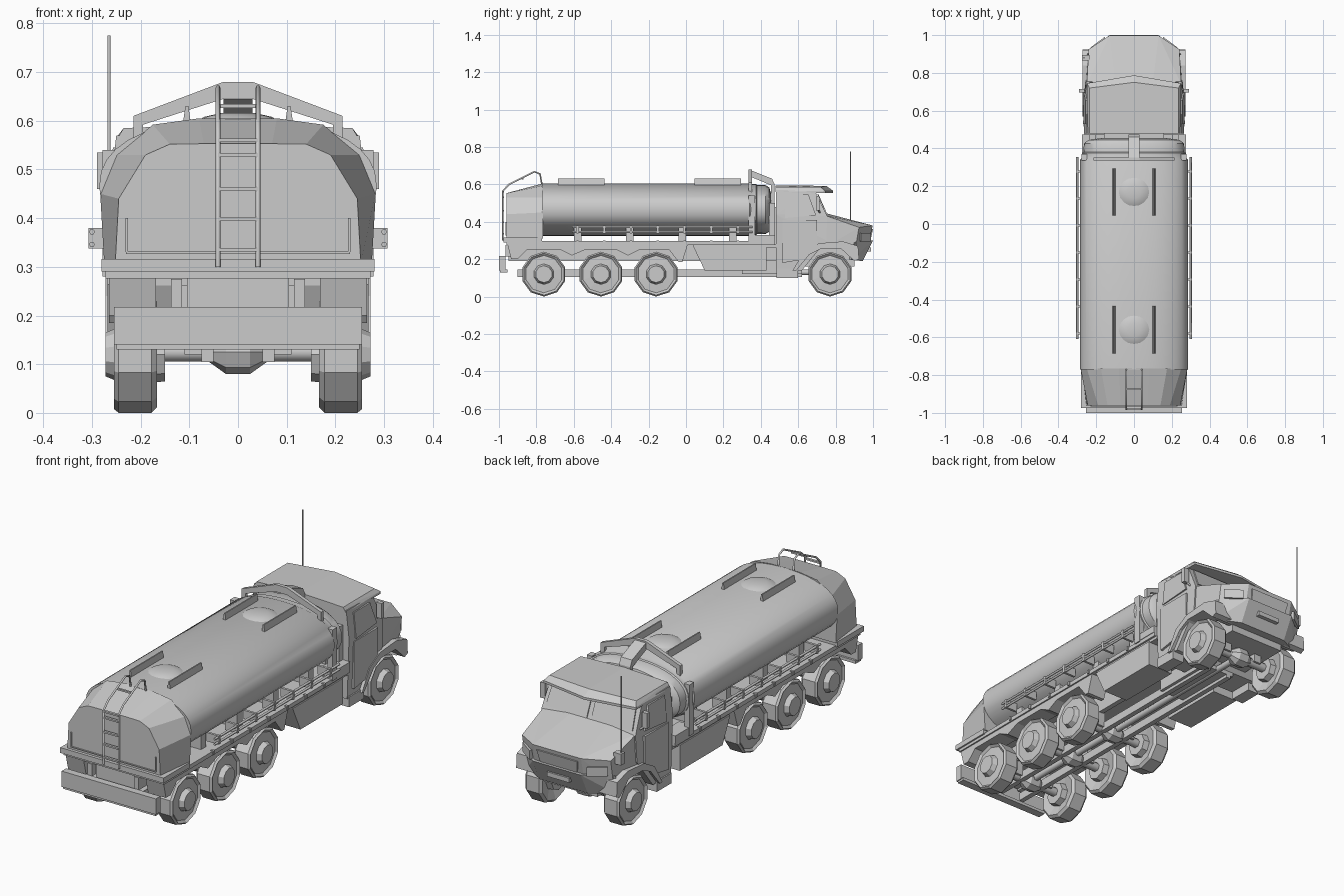
import bpy, bmesh, math
from mathutils import Vector

if "Cube" in bpy.data.objects:
    bpy.data.objects.remove(bpy.data.objects["Cube"])

def make(name, bm, smooth=False):
    bmesh.ops.recalc_face_normals(bm, faces=bm.faces)
    me = bpy.data.meshes.new(name)
    bm.to_mesh(me)
    bm.free()
    ob = bpy.data.objects.new(name, me)
    bpy.context.collection.objects.link(ob)
    if smooth:
        bpy.context.view_layer.objects.active = ob
        ob.select_set(True)
        bpy.ops.object.shade_smooth_by_angle(angle=math.radians(35))
        ob.select_set(False)
    return ob

def loft(name, rings, smooth=False):
    bm = bmesh.new()
    vs = [[bm.verts.new(p) for p in r] for r in rings]
    n = len(rings[0])
    for a, b in zip(vs, vs[1:]):
        for i in range(n):
            bm.faces.new((a[i], a[(i + 1) % n], b[(i + 1) % n], b[i]))
    bm.faces.new(vs[0])
    bm.faces.new(vs[-1])
    return make(name, bm, smooth)

def hull(name, pts, sym=False):
    """Convex solid around points; sym also uses the x-mirrored points."""
    bm = bmesh.new()
    for x, y, z in pts:
        bm.verts.new((x, y, z))
        if sym:
            bm.verts.new((-x, y, z))
    bmesh.ops.convex_hull(bm, input=bm.verts)
    bmesh.ops.dissolve_limit(bm, angle_limit=0.02, verts=bm.verts, edges=bm.edges)
    return make(name, bm)

def box(name, x0, x1, y0, y1, z0, z1):
    return hull(name, [(x, y, z) for x in (x0, x1) for y in (y0, y1) for z in (z0, z1)])

def prism(name, x0, x1, prof):
    """Extrude a (y, z) side profile along x."""
    return loft(name, [[(x, y, z) for y, z in prof] for x in (x0, x1)])

def tube(name, pts, r, res=1):
    cu = bpy.data.curves.new(name, 'CURVE')
    cu.dimensions = '3D'
    cu.bevel_depth, cu.bevel_resolution, cu.use_fill_caps = r, res, True
    sp = cu.splines.new('POLY')
    sp.points.add(len(pts) - 1)
    for p, q in zip(sp.points, pts):
        p.co = (*q, 1)
    ob = bpy.data.objects.new(name, cu)
    bpy.context.collection.objects.link(ob)

def lathe(name, prof, cx, cy, cz, s, n):
    """Rings of (radius, x offset) around an x axis."""
    loft(name, [[(cx + s * x, cy + r * math.sin(2 * math.pi * i / n), cz - r * math.cos(2 * math.pi * i / n))
                 for i in range(n)] for r, x in prof])

# Tank barrel with stepped front end
def section(y, k, n=36):
    out = []
    for i in range(n):
        t = 2 * math.pi * i / n
        c, s = math.cos(t), math.sin(t)
        e = 2 / 2.3
        out.append((.285 * k * math.copysign(abs(c) ** e, c), y, .465 + .14 * k * math.copysign(abs(s) ** e, s)))
    return out
loft("tank", [section(y, k) for y, k in
     ((-.77, 1), (.34, 1), (.35, .97), (.375, .97), (.38, .94), (.425, .93), (.445, .85), (.455, .6))], True)
for y in (.17, -.56):  # low hatch domes
    rings = [[(r * math.cos(a * math.pi / 8), y + r * math.sin(a * math.pi / 8), z) for a in range(16)]
             for r, z in ((.095, .592), (.07, .608), (.035, .616))]
    loft("hatch_dome", rings, True)
    for s in (1, -1):  # tapered strips beside each hatch
        hull("roof_strip", [(s * (.105 + d), y + e, z) for e in (-.125, .125)
                            for d, z in ((-.009, .59), (.009, .59), (-.003, .63), (.003, .63))])

# Rear equipment cabinet
half = [(.275, .31), (.283, .45), (.25, .53), (.175, .592), (.08, .605)]
rear = [(.252, .31), (.245, .44), (.19, .53), (.14, .552), (.07, .553)]
def ring(h, y):
    return [(x, y, z) for x, z in h] + [(-x, y, z) for x, z in reversed(h)]
loft("rear_cabinet", [ring(rear, -.96), ring(half, -.765)])
for s in (1, -1):
    box("cabinet_door_edge", s * .226, s * .231, -.965, -.955, .33, .4)
box("cabinet_door_sill", -.23, .23, -.965, -.955, .326, .331)

# Rear ladder with handrails over the top
for s in (1, -1):
    x = s * .041
    tube("ladder_rail", [(x, -.98, .3), (x, -.98, .565), (x, -.945, .6), (x, -.81, .668), (x, -.78, .655), (x, -.77, .595)], .005)
for z in (.335, .398, .46, .53, .56):
    box("ladder_rung", -.041, .041, -.985, -.973, z - .004, z + .004)
box("handrail_cross", -.041, .041, -.88, -.87, .626, .634)

# Deck, rear plate and bumper
box("deck", -.272, .272, -.96, .475, .276, .296)
box("rear_plate", -.28, .28, -.975, -.77, .29, .316)
box("rear_bumper", -.255, .255, -1.0, -.965, .14, .217)
box("bumper_lip", -.25, .25, -.995, -.955, .13, .145)
box("rear_crossmember", -.092, .092, -.95, -.9, .2, .278)
for y in (-.58, -.3, -.02, .25):
    box("tank_saddle", -.22, .22, y - .02, y + .02, .29, .37)

# Guard arch in front of the tank
arch = [(.03, .68), (.215, .61), (.215, .53), (.195, .53), (.195, .592), (.03, .645)]
bm = bmesh.new()
for s in (1, -1):
    for a, b, c, d in ((0, 1, 4, 5), (1, 2, 3, 4)):
        bm.faces.new([bm.verts.new((s * arch[i][0], .335, arch[i][1])) for i in (a, b, c, d)])
bm.faces.new([bm.verts.new(p) for p in ((-.03, .335, .68), (.03, .335, .68), (.03, .335, .645), (-.03, .335, .645))])
bmesh.ops.remove_doubles(bm, verts=bm.verts, dist=1e-4)
g = bmesh.ops.extrude_face_region(bm, geom=bm.faces[:])
bmesh.ops.translate(bm, vec=(0, .018, 0), verts=[v for v in g["geom"] if isinstance(v, bmesh.types.BMVert)])
make("guard_arch", bm)
prism("arch_spine", -.03, .03, [(.335, .68), (.46, .63), (.474, .6), (.474, .29), (.458, .29), (.455, .595), (.335, .645)])

# Side equipment, fenders, frames
for s in (1, -1):
    for z in (.346, .372):
        tube("side_rail", [(s * .3, -.61, z), (s * .3, .355, z)], .006)
    for i in range(7):
        y = -.58 + i * .143
        box("rail_bracket", s * .24, s * .307, y - .006, y + .006, .338, .38)
        box("deck_stud", s * .262, s * .278, y - .006, y + .006, .28, .3)
    box("front_stanchion", s * .25, s * .278, .335, .37, .29, .54)
    box("rear_post", s * .2, s * .235, .445, .475, .29, .5)
    box("stanchion_foot", s * .2, s * .275, .34, .475, .295, .33)
    prism("rear_fender", s * .168, s * .265, [(-.955, .28), (-.935, .2), (-.9, .2), (-.85, .25), (-.67, .25), (-.61, .22),
          (-.54, .25), (-.37, .25), (-.31, .22), (-.25, .25), (-.09, .25), (-.04, .185), (-.02, .185), (.01, .28)])
    prism("side_locker", s * .13, s * .268, [(.04, .265), (.1, .14), (.43, .14), (.43, .265)])
    box("locker_shelf", s * .1, s * .262, .04, .48, .262, .28)
    box("chassis_rail", s * .08, s * .105, -.95, .9, .19, .28)
    box("rear_bracket", s * .115, s * .138, -.965, -.9, .215, .275)
    box("lower_rail", s * .05, s * .075, -.9, .62, .105, .145)

# Wheels, axles and driveline
wheel = [(.045, .272), (.055, .248), (.1, .245), (.112, .255), (.12, .245), (.12, .178), (.108, .166), (.06, .18)]
hub = [(.055, .15), (.06, .19)]
for y in (-.76, -.455, -.16, .77):
    for s in (1, -1):
        lathe("wheel", wheel, 0, y, .12, s, 10)
        lathe("wheel_hub", hub, 0, y, .12, s, 8)
        box("spring", s * .07, s * .11, y - .03, y + .03, .12, .2)
    tube("axle", [(-.17, y, .125), (.17, y, .125)], .022)
    lathe("differential", [(.02, -.06), (.045, -.025), (.045, .025), (.02, .06)], 0, y, .125, 1, 8)
tube("drive_shaft", [(0, -.76, .13), (0, .77, .13)], .016)
box("gearbox", -.09, .09, .3, .62, .12, .25)

# Cab shell, bonnet, front bumper
hull("cab", [(.255, .48, .14), (.265, .48, .44), (.25, .48, .57), (.245, .69, .565), (.255, .755, .43),
             (.26, .75, .3), (.26, .71, .27), (.255, .62, .14)], True)
hull("cab_roof", [(.25, .478, .56), (.235, .478, .585), (.235, .72, .585), (.25, .745, .565), (0, .787, .565),
                  (.25, .745, .553), (0, .787, .553), (0, .75, .592), (0, .478, .594)], True)
hull("bonnet", [(.25, .74, .435), (.24, .925, .37), (.13, .998, .38), (.13, .97, .255), (.24, .905, .255),
                (.255, .74, .262), (.1, .75, .445)], True)
hull("front_bumper", [(.25, .9, .29), (.24, .885, .195), (.13, .945, .19), (.13, 1.0, .3), (.2, .87, .2)], True)
box("engine_underside", -.15, .15, .62, .9, .16, .28)
box("cab_back_frame", -.16, .16, .45, .49, .28, .48)

# Windscreen halves, grille, plate
for s in (1, -1):
    hull("windscreen", [(s * x, y + d, z) for d in (0, .006) for x, y, z in
                        ((.012, .702, .548), (.225, .702, .548), (.235, .746, .448), (.012, .746, .448))])
hull("grille", [(x, y + d, z) for d in (0, .008) for x, y, z in
                ((-.11, .992, .36), (.11, .992, .36), (.1, .978, .3), (-.1, .978, .3))])
box("front_plate", -.06, .06, .97, .99, .24, .262)

# Cab side details
for s in (1, -1):
    hull("door_window", [(s * (x + d), y, z) for d in (-.01, .005) for x, y, z in
         ((.252, .53, .545), (.252, .655, .545), (.261, .695, .435), (.264, .53, .42))])
    prism("door", s * .25, s * .268, [(.515, .18), (.515, .41), (.7, .41), (.7, .28), (.64, .2)])
    prism("front_fender", s * .16, s * .272, [(.59, .14), (.66, .225), (.72, .255), (.83, .255), (.9, .19), (.925, .2),
          (.92, .27), (.84, .295), (.71, .285), (.63, .24), (.57, .14)])
    box("mirror", s * .262, s * .29, .695, .715, .46, .535)
    tube("mirror_arm", [(s * .24, .72, .44), (s * .28, .705, .47)], .005)
    hull("headlight", [(s * x, y, z) for z in (.295, .34) for x, y in
         ((.15, .97), (.225, .93), (.23, .935), (.155, .99))])
    box("cab_step", s * .2, s * .262, .485, .6, .1, .15)

# Whip antenna
tube("antenna", [(-.265, .88, .36), (-.265, .88, .775)], .0035)
box("antenna_base", -.275, -.235, .865, .895, .345, .4)
